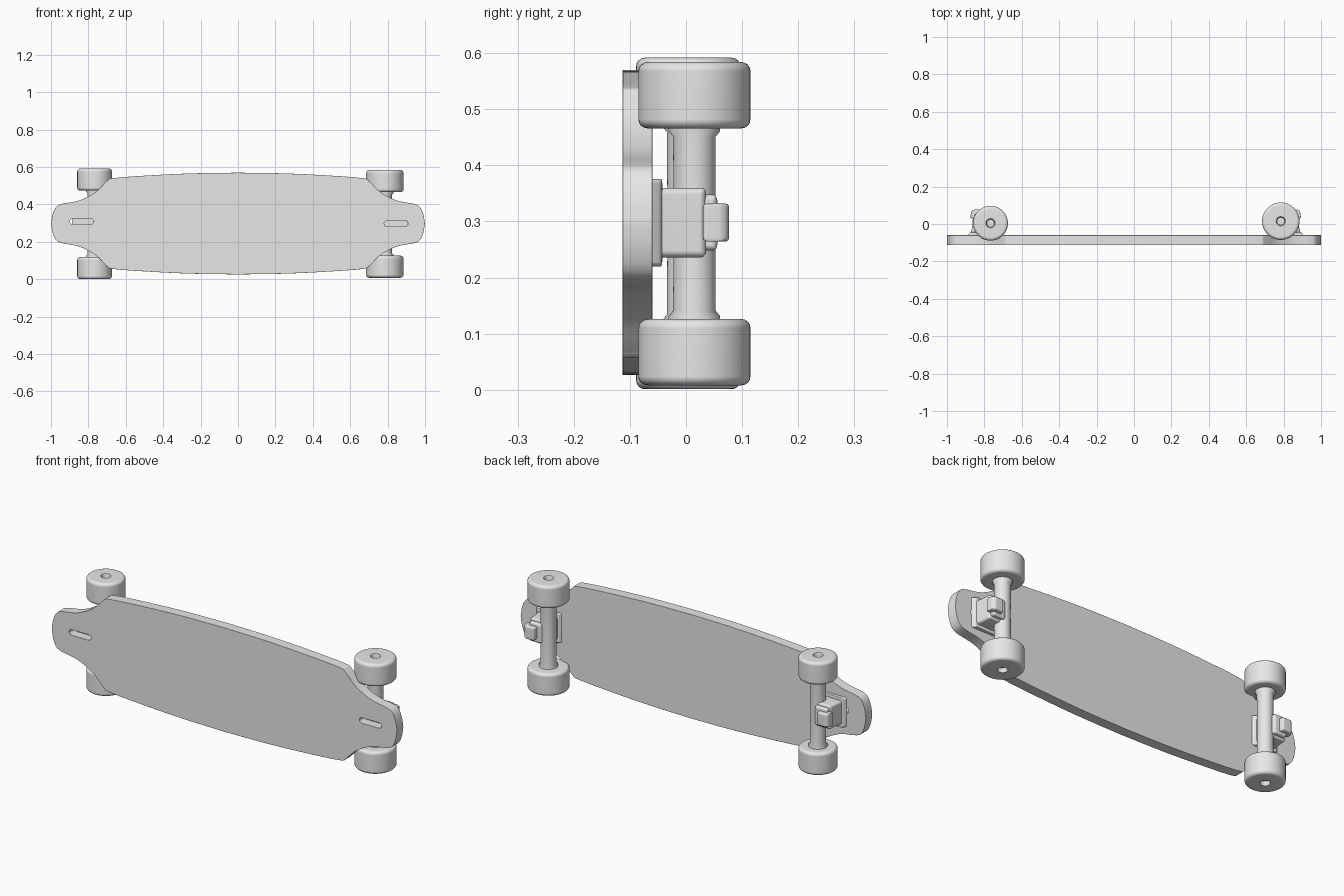
import bpy, bmesh, math
from mathutils import Vector

if "Cube" in bpy.data.objects:
    bpy.data.objects.remove(bpy.data.objects["Cube"], do_unlink=True)

grey = bpy.data.materials.new("plain grey")
grey.use_nodes = True
grey.diffuse_color = (0.8, 0.8, 0.8, 1)
grey.node_tree.nodes["Principled BSDF"].inputs["Base Color"].default_value = (0.8, 0.8, 0.8, 1)

MID = 0.298  # height of the board's centre line


def finish(name, bm, bevel=0.0, segments=3):
    """Turn a bmesh into a smooth object with rounded edges."""
    bmesh.ops.recalc_face_normals(bm, faces=bm.faces)
    mesh = bpy.data.meshes.new(name)
    bm.to_mesh(mesh)
    bm.free()
    obj = bpy.data.objects.new(name, mesh)
    bpy.context.collection.objects.link(obj)
    mesh.materials.append(grey)
    bpy.ops.object.select_all(action="DESELECT")
    obj.select_set(True)
    bpy.context.view_layer.objects.active = obj
    if bevel:
        mod = obj.modifiers.new("rounded edges", "BEVEL")
        mod.width, mod.segments = bevel, segments
        mod.limit_method, mod.angle_limit = "ANGLE", math.radians(40)
        bpy.ops.object.modifier_apply(modifier=mod.name)
    bpy.ops.object.shade_smooth_by_angle(angle=math.radians(40))
    obj.modifiers.new("flat face normals", "WEIGHTED_NORMAL").keep_sharp = True
    return obj


def extrude_loops(name, loops, offset, bevel):
    """Fill an outline (with optional holes) and extrude it by an offset."""
    bm = bmesh.new()
    for loop in loops:
        vs = [bm.verts.new(p) for p in loop]
        for a, b in zip(vs, vs[1:] + vs[:1]):
            bm.edges.new((a, b))
    bmesh.ops.triangle_fill(bm, edges=bm.edges[:], use_beauty=True)
    ext = bmesh.ops.extrude_face_region(bm, geom=bm.faces[:])
    moved = [g for g in ext["geom"] if isinstance(g, bmesh.types.BMVert)]
    bmesh.ops.translate(bm, verts=moved, vec=offset)
    return finish(name, bm, bevel)


def lathe(name, profile, center):
    """Revolve (radius, height) points about a vertical axis."""
    bm = bmesh.new()
    vs = [bm.verts.new((r, 0, z)) for r, z in profile]
    edges = [bm.edges.new(p) for p in zip(vs, vs[1:])]
    bmesh.ops.spin(bm, geom=vs + edges, cent=(0, 0, 0), axis=(0, 0, 1),
                   angle=math.tau, steps=48, use_merge=True)
    bmesh.ops.remove_doubles(bm, verts=bm.verts, dist=1e-5)
    bmesh.ops.translate(bm, verts=bm.verts, vec=center)
    return finish(name, bm)


def smooth_path(pts, steps=4):
    """Catmull-Rom curve through open control points."""
    pts = [Vector(p) for p in pts]
    ext = [pts[0] * 2 - pts[1]] + pts + [pts[-1] * 2 - pts[-2]]
    out = []
    for a, b, c, d in zip(ext, ext[1:], ext[2:], ext[3:]):
        for i in range(steps):
            t = i / steps
            out.append(0.5 * (2 * b + (c - a) * t + (2 * a - 5 * b + 4 * c - d) * t * t
                              + (3 * b - a - 3 * c + d) * t ** 3))
    return out + [pts[-1]]


# Deck: one quarter outline, mirrored both ways
quarter = smooth_path([(0, 0.272), (0.25, 0.268), (0.48, 0.257), (0.665, 0.243), (0.70, 0.228),
                       (0.75, 0.178), (0.80, 0.145), (0.86, 0.120), (0.945, 0.104),
                       (0.975, 0.085), (0.992, 0.045), (0.999, 0)])
half = [(p.x, p.y) for p in quarter] + [(p.x, -p.y) for p in reversed(quarter[:-1])]
outline = half + [(-x, z) for x, z in reversed(half[1:-1])]
FRONT, BACK = -0.113, -0.060


def slot(x0, x1, z, r):
    """Round-ended mounting slot."""
    pts = []
    for x, start in ((x1, -90), (x0, 90)):
        for i in range(7):
            a = math.radians(start + i * 30)
            pts.append((x + r * math.cos(a), z + r * math.sin(a)))
    return pts


flat_loops = [outline, slot(-0.885, -0.785, 0.011, 0.014), slot(0.795, 0.895, 0.0, 0.014)]
extrude_loops("deck", [[(x, FRONT, MID + z) for x, z in loop] for loop in flat_loops],
              (0, BACK - FRONT, 0), 0.012)


def truck(label, side, ax, ay, r, low, high):
    """Axle, mount and two wheels; side points toward the nearer board end."""
    # Axle with flared ends
    lathe(label + "_axle", [(0, low + 0.06), (0.046, low + 0.06), (0.046, low + 0.123),
                            (0.038, low + 0.133), (0.037, MID), (0.038, high - 0.133),
                            (0.046, high - 0.123), (0.046, high - 0.06), (0, high - 0.06)],
          (ax, ay, 0))

    # Wheels: rounded barrel with a small bore in the outer face
    w = 0.118
    c = 0.016
    arc = [(r - c + c * math.cos(a), c - c * math.sin(a))
           for a in [math.radians(90 - 22.5 * i) for i in range(5)]]
    profile = [(0, 0.022), (0.020, 0.022), (0.022, 0.003), (0.025, 0)] + arc
    profile += [(x, w - z) for x, z in reversed(arc)] + [(0.05, w), (0, w)]
    lathe(label + "_lower_wheel", profile, (ax, ay, low))
    lathe(label + "_upper_wheel", [(x, -z) for x, z in profile], (ax, ay, high))

    def slab(part, pts, half_height, bevel):
        loop = [(ax + side * u, y, MID - half_height) for u, y in pts]
        extrude_loops(label + part, [loop], (0, 0, 2 * half_height), bevel)

    # Base flare, hanger block and kingpin nub
    slab("_base_plate", [(-0.03, -0.066), (0.125, -0.066), (0.108, -0.042), (-0.01, -0.046)],
         0.078, 0.008)
    slab("_mount", [(-0.012, -0.062), (0.108, -0.062), (0.098, -0.015), (0.094, 0.036),
                    (0.01, 0.036)], 0.062, 0.012)
    slab("_hanger", [(0.0, 0.0), (0.09, 0.0), (0.085, 0.056), (0.015, 0.054)], 0.050, 0.010)
    slab("_kingpin", [(0.035, 0.03), (0.108, 0.03), (0.104, 0.066), (0.092, 0.077),
                      (0.045, 0.077)], 0.034, 0.008)


truck("right", -1, -0.767, 0.004, 0.093, 0.001, 0.592)
truck("left", 1, 0.785, 0.015, 0.100, 0.008, 0.584)
